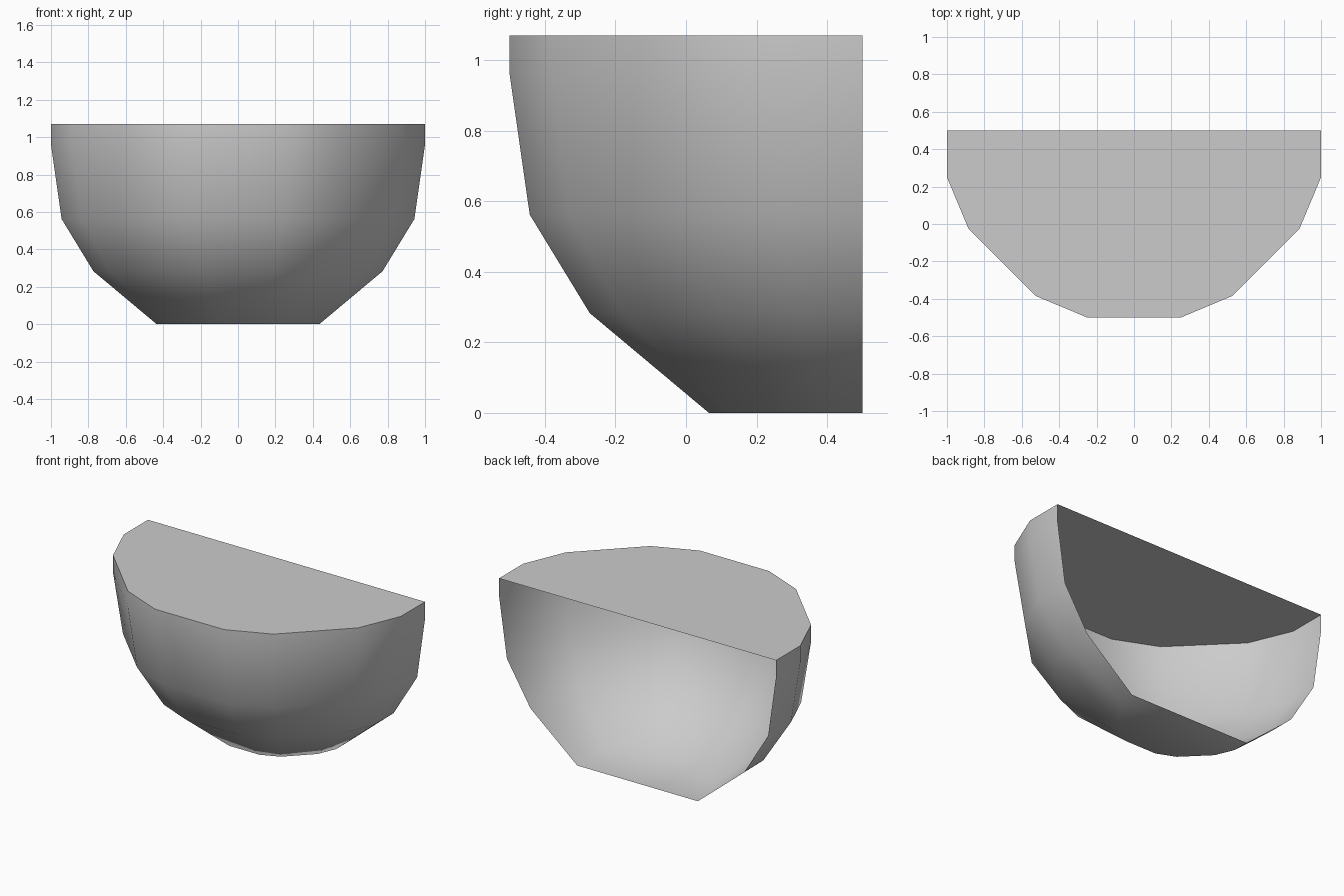
import bpy, bmesh, math

cube = bpy.data.objects.get("Cube")
if cube:
    bpy.data.objects.remove(cube, do_unlink=True)

# Single grey material
grey = bpy.data.materials.new("plain_grey")
grey.use_nodes = True
colour = (0.6, 0.6, 0.6, 1)
grey.diffuse_color = colour
grey.node_tree.nodes["Principled BSDF"].inputs["Base Color"].default_value = colour

# Half-octagonal outline with cut corners, measured from the middle of the open back
half = [(1, 0), (1, -0.25), (0.885, -0.525), (0.525, -0.885), (0.25, -1)]
outline = half + [(-x, y) for x, y in reversed(half)]
BACK = 0.5

# Height and scale of each ring, bottom to top
levels = [(0, 0.435), (0.283, 0.773), (0.562, 0.943), (0.96, 1), (1.07, 1)]

bm = bmesh.new()
rings = [[bm.verts.new((x * s, BACK + y * s, z)) for x, y in outline]
         for z, s in levels]

# Curved wall, left open at the back
for low, high in zip(rings, rings[1:]):
    for i in range(len(outline) - 1):
        bm.faces.new((low[i + 1], low[i], high[i], high[i + 1]))

# Flat floor and lid
bm.faces.new(rings[0])
bm.faces.new(reversed(rings[-1]))

# Keep the wall outward, the floor down and the lid up
bm.normal_update()
for face in bm.faces:
    middle = face.calc_center_median()
    outward = middle.copy()
    outward.y -= BACK
    outward.z -= 0.6
    if face.normal.dot(outward) < 0:
        face.normal_flip()

mesh = bpy.data.meshes.new("half_bowl")
bm.to_mesh(mesh)
bm.free()
mesh.materials.append(grey)
bowl = bpy.data.objects.new("half_bowl", mesh)
bpy.context.collection.objects.link(bowl)

# Rounded wall and floor with a crisp rim
bpy.ops.object.select_all(action='DESELECT')
bowl.select_set(True)
bpy.context.view_layer.objects.active = bowl
bpy.ops.object.shade_smooth_by_angle(angle=math.radians(60))
